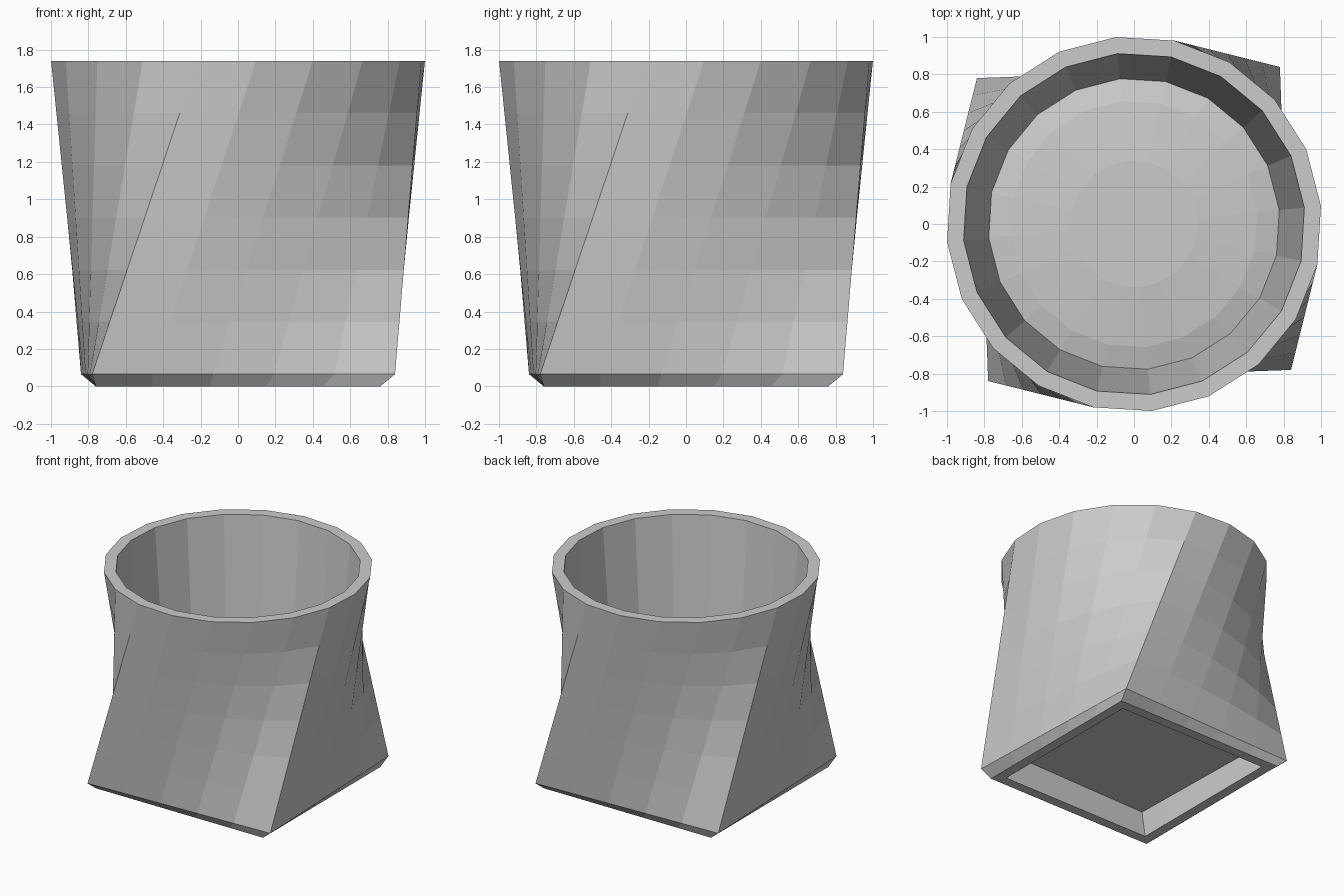
import bpy, bmesh
from math import cos, sin, radians
from mathutils import Vector

if "Cube" in bpy.data.objects:
    bpy.data.objects.remove(bpy.data.objects["Cube"])

N = 20            # sides of the round rim, five per side of the square foot
ROWS = 6          # rows of facets up the twisted wall
H, Z0 = 1.74, 0.065


def square(r, z, turn):
    """Square outline split into N points, r = centre-to-corner distance."""
    c = [Vector((r * cos(radians(turn + 90 * k)), r * sin(radians(turn + 90 * k)), z))
         for k in range(4)]
    n = N // 4
    return [c[k].lerp(c[(k + 1) % 4], i / n) for k in range(4) for i in range(n)]


def circle(r, z):
    """Round outline, turned so its points twist on from the square's corners."""
    return [Vector((r * cos(radians(77.5 + 360 / N * i)),
                    r * sin(radians(77.5 + 360 / N * i)), z)) for i in range(N)]


# Underside: recessed panel, foot ring
rings = [square(0.96, 0.21, 46.4), square(0.96, 0, 45), square(1.075, 0, 45)]

# Outer wall: straight blend from square foot to round rim
low, high = square(1.146, Z0, 47.1), circle(1.004, H)
rings += [[a.lerp(b, i / ROWS) for a, b in zip(low, high)] for i in range(ROWS + 1)]

# Rim lip, inner wall and slightly domed floor
rings += [circle(r, z) for r, z in ((0.915, H), (0.78, 0.25), (0.66, 0.28), (0.34, 0.31))]

bm = bmesh.new()
loops = [[bm.verts.new(p) for p in ring] for ring in rings]
for a, b in zip(loops, loops[1:]):
    for i in range(N):
        j = (i + 1) % N
        bm.faces.new((a[i], a[j], b[j], b[i]))
bm.faces.new(loops[0][::-1])
bm.faces.new(loops[-1])
bmesh.ops.recalc_face_normals(bm, faces=bm.faces)

mesh = bpy.data.meshes.new("twisted_pot")
bm.to_mesh(mesh)
bm.free()
bpy.context.collection.objects.link(bpy.data.objects.new("twisted_pot", mesh))
